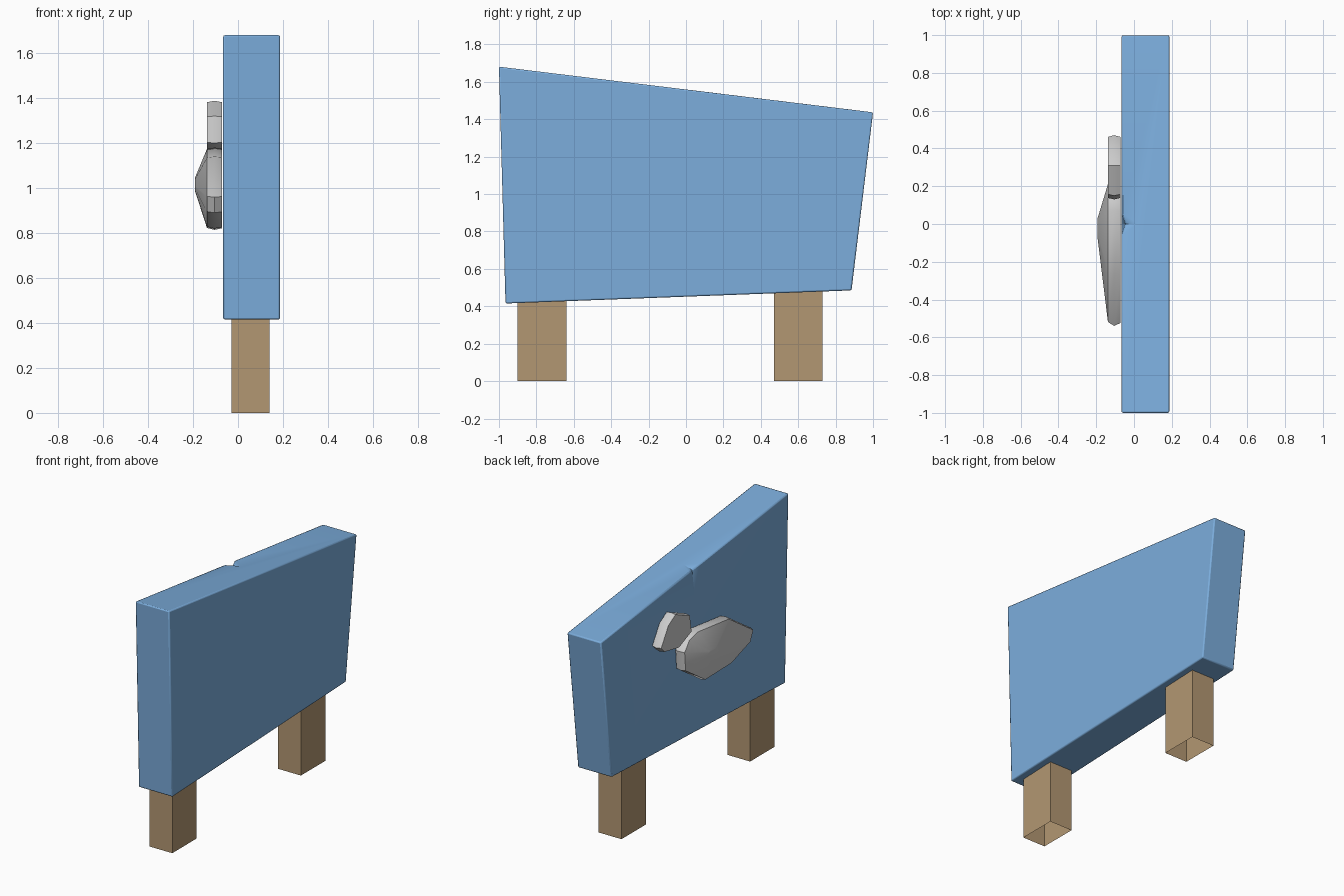
import bpy, bmesh
from mathutils import Vector

if "Cube" in bpy.data.objects:
    bpy.data.objects.remove(bpy.data.objects["Cube"])


def material(name, color):
    m = bpy.data.materials.new(name)
    m.diffuse_color = (*color, 1)
    m.use_nodes = True
    m.node_tree.nodes["Principled BSDF"].inputs["Base Color"].default_value = m.diffuse_color
    return m


def make(name, bm, mat=None, smooth=None):
    bmesh.ops.recalc_face_normals(bm, faces=bm.faces[:])
    mesh = bpy.data.meshes.new(name)
    bm.to_mesh(mesh)
    bm.free()
    ob = bpy.data.objects.new(name, mesh)
    bpy.context.collection.objects.link(ob)
    if mat:
        mesh.materials.append(mat)
    if smooth:
        bpy.ops.object.select_all(action='DESELECT')
        ob.select_set(True)
        bpy.context.view_layer.objects.active = ob
        bpy.ops.object.shade_smooth_by_angle(angle=smooth)
    return ob


blue = material("blue_paint", (0.2, 0.42, 0.72))
wood = material("wood", (0.45, 0.31, 0.17))

# Board: crooked four-sided slab with a small chip in the top edge
bm = bmesh.new()
outline = [(-0.965, 0.415), (0.885, 0.485), (1.0, 1.437), (-1.0, 1.681)]
p0, p1, p2, p3 = [bm.verts.new((-0.066, y, z)) for y, z in outline]
q0, q1, q2, q3 = [bm.verts.new((0.187, y, z)) for y, z in outline]
a = bm.verts.new((-0.066, 0.06, 1.552))
c = bm.verts.new((-0.066, -0.06, 1.566))
b = bm.verts.new((-0.045, 0, 1.54))      # chip bottom
d = bm.verts.new((-0.066, 0, 1.36))      # chip end on the face
e = bm.verts.new((0.02, 0, 1.559))       # chip end on the top
for f in ((p0, p1, p2, a, d, c, p3), (a, b, d), (b, c, d),
          (p2, q2, q3, p3, c, e, a), (a, b, e), (b, c, e),
          (q0, q1, q2, q3), (p0, p1, q1, q0), (p1, p2, q2, q1), (p3, p0, q0, q3)):
    bm.faces.new(f)
board = make("board", bm, blue, 0.6)
bev = board.modifiers.new("soft_edges", 'BEVEL')
bev.width = 0.008
bev.segments = 2
bev.limit_method = 'ANGLE'
bev.angle_limit = 1.0

# Legs: square posts, open underneath
for name, y in (("front_leg", -0.77), ("back_leg", 0.60)):
    bm = bmesh.new()
    bmesh.ops.create_cube(bm, size=1)
    for v in bm.verts:
        v.co = Vector((0.055 + v.co.x * 0.17, y + v.co.y * 0.26, (v.co.z + 0.5) * 0.52))
    bm.faces.ensure_lookup_table()
    bottom = [f for f in bm.faces if f.calc_center_median().z < 0.01]
    bmesh.ops.delete(bm, geom=bottom, context='FACES_ONLY')
    make(name, bm, wood)


# Pebble-like relief: stacked rings of one outline, each at (x, scale)
def pebble(name, pts, centre, rings):
    bm = bmesh.new()
    loops = []
    for x, s in rings:
        loops.append([bm.verts.new((x, centre[0] + (y - centre[0]) * s,
                                    centre[1] + (z - centre[1]) * s)) for y, z in pts])
    n = len(pts)
    for lo, hi in zip(loops, loops[1:]):
        for i in range(n):
            bm.faces.new((lo[i], lo[(i + 1) % n], hi[(i + 1) % n], hi[i]))
    bm.faces.new(loops[0])
    bm.faces.new(loops[-1])
    make(name, bm, None, 0.7)


pebble("large_relief",
       [(0.22, 1.09), (0.17, 1.155), (0.07, 1.18), (-0.27, 1.14), (-0.54, 0.96),
        (-0.51, 0.89), (-0.30, 0.82), (-0.01, 0.814), (0.21, 0.96)],
       (0, 1.02), [(-0.072, 0.97), (-0.105, 1), (-0.138, 0.96), (-0.192, 0.15)])
pebble("small_relief",
       [(0.47, 1.21), (0.39, 1.34), (0.31, 1.388), (0.15, 1.32), (0.13, 1.20),
        (0.27, 1.14), (0.43, 1.17)],
       (0.29, 1.26), [(-0.072, 0.95), (-0.105, 1), (-0.138, 0.95)])
